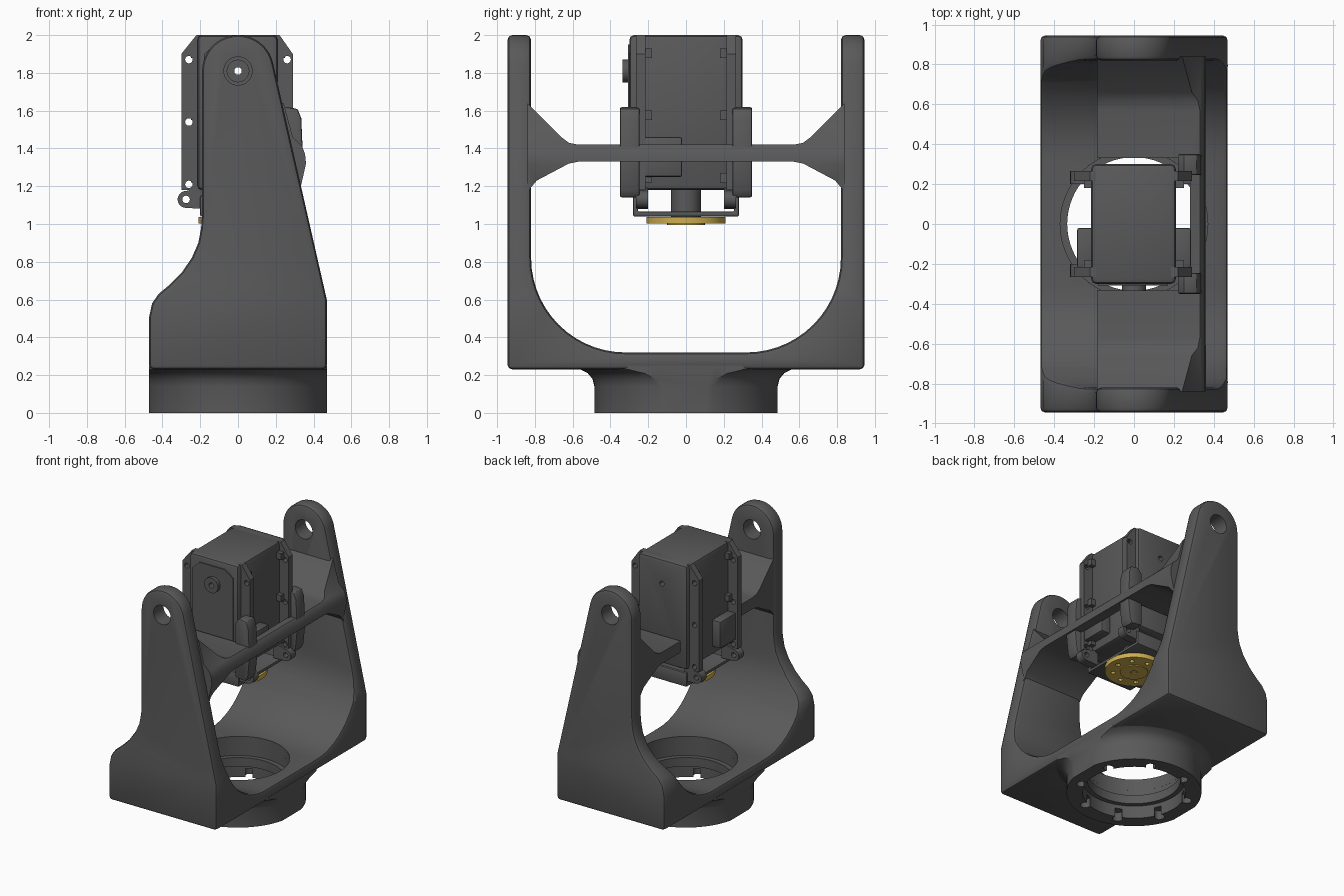
import bpy, bmesh, math
from mathutils import Matrix, Vector

if "Cube" in bpy.data.objects:
    bpy.data.objects.remove(bpy.data.objects["Cube"])

AXIS_ROT = {'x': Matrix.Rotation(math.pi / 2, 4, 'Y'),
            'y': Matrix.Rotation(math.pi / 2, 4, 'X'),
            'z': Matrix.Identity(4)}


def finish(name, bm):
    bmesh.ops.recalc_face_normals(bm, faces=bm.faces[:])
    me = bpy.data.meshes.new(name)
    bm.to_mesh(me)
    bm.free()
    ob = bpy.data.objects.new(name, me)
    bpy.context.collection.objects.link(ob)
    return ob


def prism(name, pts, axis, a, b):
    """Extrude a 2D profile: axis 'x' takes (y, z) points, axis 'y' takes (x, z)."""
    bm = bmesh.new()
    place = (lambda p, d: (d, p[0], p[1])) if axis == 'x' else (lambda p, d: (p[0], d, p[1]))
    lo = [bm.verts.new(place(p, a)) for p in pts]
    hi = [bm.verts.new(place(p, b)) for p in pts]
    n = len(pts)
    bm.faces.new(lo)
    bm.faces.new(hi)
    for i in range(n):
        j = (i + 1) % n
        bm.faces.new((lo[i], lo[j], hi[j], hi[i]))
    return finish(name, bm)


def box(name, x0, x1, y0, y1, z0, z1):
    return prism(name, [(x0, z0), (x1, z0), (x1, z1), (x0, z1)], 'y', y0, y1)


def cyl(name, loc, r, depth, axis='z', segs=32):
    bm = bmesh.new()
    bmesh.ops.create_cone(bm, cap_ends=True, segments=segs, radius1=r, radius2=r, depth=depth,
                          matrix=Matrix.Translation(Vector(loc)) @ AXIS_ROT[axis])
    return finish(name, bm)


def lathe(name, prof, segs=64):
    bm = bmesh.new()
    rings = [[bm.verts.new((r * math.cos(t), r * math.sin(t), z)) for r, z in prof]
             for t in (2 * math.pi * i / segs for i in range(segs))]
    n = len(prof)
    for i in range(segs):
        A, B = rings[i], rings[(i + 1) % segs]
        for j in range(n):
            k = (j + 1) % n
            bm.faces.new((A[j], B[j], B[k], A[k]))
    return finish(name, bm)


def arc(cx, cz, r, a0, a1, n):
    return [(cx + r * math.cos(math.radians(a0 + (a1 - a0) * i / n)),
             cz + r * math.sin(math.radians(a0 + (a1 - a0) * i / n))) for i in range(n + 1)]


def apply(ob, mod):
    with bpy.context.temp_override(object=ob, active_object=ob, selected_objects=[ob]):
        bpy.ops.object.modifier_apply(modifier=mod.name)


def boolean(ob, cutter, op='DIFFERENCE'):
    m = ob.modifiers.new('cut', 'BOOLEAN')
    m.object, m.operation, m.solver = cutter, op, 'EXACT'
    apply(ob, m)
    bpy.data.objects.remove(cutter)


def bevel(ob, w, seg=2, angle=40, clamp=False):
    m = ob.modifiers.new('bevel', 'BEVEL')
    m.width, m.segments, m.limit_method = w, seg, 'ANGLE'
    m.angle_limit, m.use_clamp_overlap = math.radians(angle), clamp
    apply(ob, m)


# yoke: side profile carved by a U-shaped opening
side = ([(-.47, .23), (.47, .23), (.47, .60)] + arc(0, 1.81, .19, 13, 180, 20) +
        [(-.19, 1.05), (-.195, .98), (-.21, .90), (-.245, .82), (-.30, .74),
         (-.36, .68), (-.42, .63), (-.455, .58), (-.47, .51)])
yoke = prism('yoke', side, 'y', -.945, .945)
opening = ([(-.82, 2.3)] + arc(-.32, .82, .5, 180, 270, 14) +
           arc(.32, .82, .5, 270, 360, 14) + [(.82, 2.3)])
boolean(yoke, prism('opening', opening, 'x', -1, 1))
bevel(yoke, .025)
boolean(yoke, cyl('bore', (0, 0, .3), .37, .6, segs=48))
boolean(yoke, cyl('pivot_hole', (0, 0, 1.81), .075, 3, 'y'))

# base ring with a flared neck, inner lip and screw notches
ring = lathe('base_ring', [(.37, 0), (.485, 0), (.485, .14), (.495, .18), (.52, .21), (.56, .23),
                           (.56, .25), (.37, .25), (.37, .17), (.335, .17), (.335, .10), (.37, .10)])
boolean(ring, box('trim', -.47, .47, -1, 1, -.5, 1), 'INTERSECT')
for i in range(8):
    t = math.radians(22.5 + 45 * i)
    boolean(ring, cyl('notch', (.395 * math.cos(t), .395 * math.sin(t), 0), .037, .14, segs=16))

# cross bar with gussets, cut out around the servo
half = [(.57, 1.33), (.62, 1.32), (.79, 1.23), (.84, 1.17), (.84, 1.64), (.80, 1.60),
        (.66, 1.46), (.62, 1.43), (.57, 1.42)]
bar = prism('cross_bar', half + [(-y, z) for y, z in reversed(half)], 'x', -.6, .6)
boolean(bar, prism('bar_side', [(-.185, 1.1), (.35, 1.1), (.333, 1.2), (.36, 1.32), (.355, 1.37),
                                (.34, 1.41), (.29, 1.46), (.22, 1.72), (-.185, 1.72)],
                   'y', -1, 1), 'INTERSECT')
boolean(bar, box('servo_gap', -.5, .28, -.33, .33, 1, 2))

# clamps on the bar that hold the servo
clamp_side = [(.22, 1.15), (.31, 1.14), (.33, 1.18), (.345, 1.33), (.335, 1.56),
              (.315, 1.61), (.25, 1.62), (.22, 1.58)]
for s, tag in ((-1, 'front'), (1, 'back')):
    c = prism('clamp_' + tag, clamp_side, 'y', *sorted((s * .245, s * .35)))
    bevel(c, .01, clamp=True)

# servo body
body = box('servo_body', -.215, .21, -.3, .3, 1.18, 2.0)
bevel(body, .025)
boolean(body, cyl('axis_hole', (0, 0, 1.81), .02, 2, 'y', 16))

# servo flanges with mounting holes
flange_side = [(-.3, 1.18), (.29, 1.18), (.29, 1.9), (.22, 2.0), (-.22, 2.0), (-.3, 1.9)]
for s, tag in ((-1, 'front'), (1, 'back')):
    f = prism('servo_flange_' + tag, flange_side, 'y', *sorted((s * .215, s * .265)))
    for x in (-.26, .26):
        for z in (1.21, 1.54, 1.87):
            boolean(f, cyl('screw_hole', (x, 0, z), .02, 2, 'y', 12))
    boolean(f, cyl('axis_hole', (0, 0, 1.81), .03, 2, 'y', 12))

# screw lugs along the flanges
for sx in (-1, 1):
    for sy in (-1, 1):
        for z in (1.25, 1.58, 1.91):
            box('screw_lug', *sorted((sx * .2, sx * .25)), *sorted((sy * .18, sy * .25)),
                z - .03, z + .02)

# raised front panel and round boss
panel = prism('servo_panel', [(-.18, 1.26), (.17, 1.26), (.17, 1.9), (.1, 1.95), (-.12, 1.95),
                              (-.18, 1.9)], 'y', -.308, -.28)
boss = cyl('servo_boss', (0, -.31, 1.81), .06, .05, 'y')
for ob in (panel, boss):
    boolean(ob, cyl('axis_hole', (0, 0, 1.81), .02, 2, 'y', 16))

# connector blocks on both sides
for s, tag in ((-1, 'left'), (1, 'right')):
    b = box('connector_' + tag, *sorted((s * .19, s * .285)), -.22, -.02, 1.25, 1.46)
    bevel(b, .01, clamp=True)

# horn bracket: plate, arms and ears
bracket = box('bracket', -.2, .2, -.28, .28, 1.04, 1.15)
boolean(bracket, box('bracket_gap', -1, 1, -.255, .255, 1.065, 2))
bevel(bracket, .008, clamp=True)
for sx in (-1, 1):
    for sy in (-1, 1):
        ear = prism('bracket_ear', [(sx * x, z) for x, z in
                                    [(.17, 1.08)] + arc(.275, 1.13, .045, -90, 90, 10) + [(.17, 1.2)]],
                    'y', *sorted((sy * .2, sy * .265)))
        boolean(ear, cyl('ear_hole', (sx * .275, 0, 1.13), .02, 2, 'y', 12))
cyl('servo_shaft', (0, 0, 1.11), .08, .16)

# brass horn disc with screw holes
horn = cyl('horn_disc', (0, 0, 1.02), .21, .035, segs=48)
for i in range(8):
    t = math.pi / 4 * i
    boolean(horn, cyl('horn_hole', (.15 * math.cos(t), .15 * math.sin(t), 1.0), .018, .05, segs=12))
hub = lathe('horn_hub', [(.025, .995), (.1, .995), (.1, 1.01), (.025, 1.01)], 32)
brass = bpy.data.materials.new('brass')
brass.diffuse_color = (.62, .42, .08, 1)
brass.use_nodes = True
brass.node_tree.nodes["Principled BSDF"].inputs["Base Color"].default_value = brass.diffuse_color
dark = bpy.data.materials.new('dark_grey')
dark.diffuse_color = (.1, .1, .1, 1)
dark.use_nodes = True
dark.node_tree.nodes["Principled BSDF"].inputs["Base Color"].default_value = dark.diffuse_color

# materials and smooth shading
for ob in bpy.context.scene.objects:
    ob.data.materials.clear()
    ob.data.materials.append(brass if ob.name.startswith('horn') else dark)
    ob.select_set(True)
    bpy.context.view_layer.objects.active = ob
bpy.ops.object.shade_smooth_by_angle(angle=math.radians(30))
